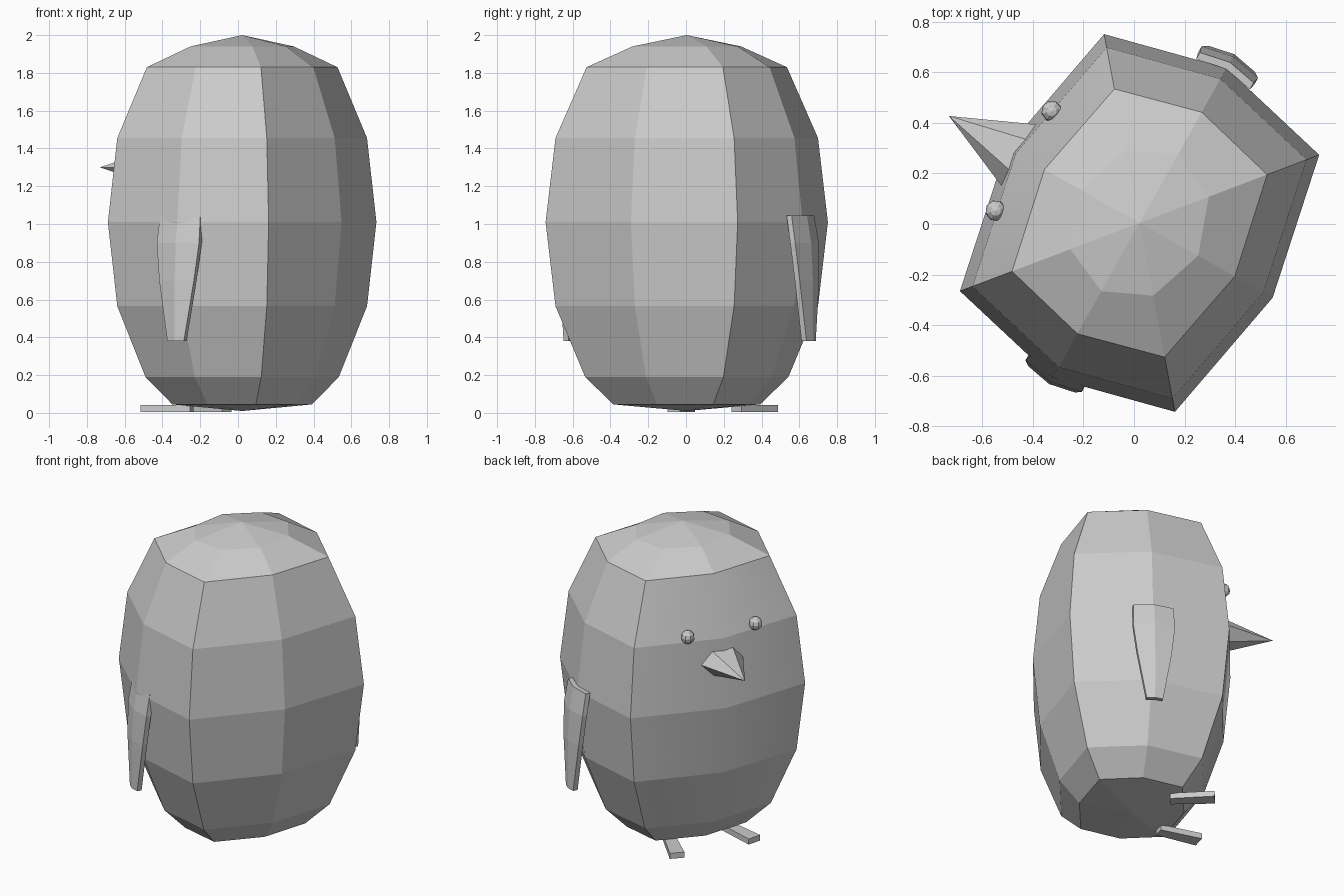
import bpy
import bmesh
import math
from mathutils import Matrix, Vector

cube = bpy.data.objects.get("Cube")
if cube:
    bpy.data.objects.remove(cube, do_unlink=True)

grey = bpy.data.materials.new("plain_grey")
grey.use_nodes = True
grey.diffuse_color = (0.6, 0.6, 0.6, 1)
grey.node_tree.nodes["Principled BSDF"].inputs["Base Color"].default_value = (0.6, 0.6, 0.6, 1)

# The bird is built facing -y, its left at +x, then turned as a whole
TURN = Matrix.Translation((0.022, 0.004, 0)) @ Matrix.Rotation(math.radians(240.7), 4, 'Z')


def finish(bm, name):
    bmesh.ops.recalc_face_normals(bm, faces=bm.faces[:])
    bm.transform(TURN)
    mesh = bpy.data.meshes.new(name)
    bm.to_mesh(mesh)
    bm.free()
    mesh.materials.append(grey)
    obj = bpy.data.objects.new(name, mesh)
    bpy.context.collection.objects.link(obj)
    return obj


def loft(bm, rings, caps=True):
    """Join equal rings of points with quads, closing both ends."""
    rows = [[bm.verts.new(p) for p in ring] for ring in rings]
    n = len(rows[0])
    for a, b in zip(rows, rows[1:]):
        for i in range(n):
            j = (i + 1) % n
            bm.faces.new((a[i], a[j], b[j], b[i]))
    if caps:
        bm.faces.new(rows[0])
        bm.faces.new(rows[-1])
    return rows


# Body: stacked eight-point rings (height, corner scale, middle scale)
def body_ring(z, corner, middle):
    w, d, mw, md = 0.583 * corner, 0.488 * corner, 0.703 * middle, 0.604 * middle
    return [(-w, -d, z), (0, -md, z), (w, -d, z), (mw, 0, z),
            (w, d, z), (0, md, z), (-w, d, z), (-mw, 0, z)]


levels = [(0.045, 0.52, 0.53), (0.19, 0.72, 0.73), (0.565, 0.93, 0.93), (1.01, 1, 1),
          (1.455, 0.93, 0.93), (1.83, 0.71, 0.715), (1.94, 0.385, 0.44)]
bm = bmesh.new()
rows = loft(bm, [body_ring(*level) for level in levels], caps=False)
for row, z in ((rows[0], 0.01), (rows[-1], 2.0)):
    pole = bm.verts.new((0, 0, z))
    for i in range(8):
        bm.faces.new((row[i], row[(i + 1) % 8], pole))
# Only the middle seam of the chest is softened
for face in bm.faces:
    face.smooth = True
for edge in bm.edges:
    a, b = edge.verts
    on_chest = all(abs(v.co.x) < 0.001 and v.co.y < -0.3 for v in (a, b))
    edge.smooth = on_chest
finish(bm, "body")

# Beak: flattened six-sided cone
bm = bmesh.new()
bmesh.ops.create_cone(bm, cap_ends=True, segments=6, radius1=1, radius2=0, depth=1)
bm.transform(Matrix.Translation((0, -0.695, 1.3))
             @ Matrix.Rotation(math.pi / 2, 4, 'X')
             @ Matrix.Diagonal((0.1, 0.15, 0.34, 1))
             @ Matrix.Identity(4))
# Lay the wide axis sideways
for v in bm.verts:
    x, z = v.co.x, v.co.z - 1.3
    v.co.x, v.co.z = z, 1.3 + x
finish(bm, "beak")


# Wing: thin bowed plate, rows of (height, half width, distance out)
def wing(name, side, shift):
    bm = bmesh.new()
    rings = []
    for z, half, out in ((0.38, 0.05, 0.735), (0.7, 0.105, 0.725),
                         (0.9, 0.128, 0.71), (1.045, 0.122, 0.685)):
        bow = half * 0.2
        strip = [(-half, 0), (0, bow), (half, 0)]
        outer = [(side * (out + shift + b), y, z) for y, b in strip]
        inner = [(side * (out + shift + b - 0.03), y, z) for y, b in reversed(strip)]
        rings.append(outer + inner)
    loft(bm, rings)
    finish(bm, name)


# Foot: flat wedge that widens and turns outward toward the toes
def foot(name, side):
    bm = bmesh.new()
    start, tip = Vector((0.19, -0.2, 0)), Vector((0.258, -0.46, 0))
    across = Vector((1, 0.25, 0)).normalized()
    outline = [start - across * 0.035, start + across * 0.035,
               tip + across * 0.045, tip - across * 0.045]
    loft(bm, [[(side * p.x, p.y, z) for p in outline] for z in (0.005, 0.042)])
    finish(bm, name)


# Eye: small low-poly ball set half into the head
def eye(name, side):
    bm = bmesh.new()
    bmesh.ops.create_uvsphere(bm, u_segments=8, v_segments=6, radius=0.042)
    bm.transform(Matrix.Translation((0.01 + side * 0.226, -0.52, 1.49)))
    finish(bm, name)


for label, side, shift in (("left", 1, -0.015), ("right", -1, 0.02)):
    wing(label + "_wing", side, shift)
    foot(label + "_foot", side)
    eye(label + "_eye", side)
